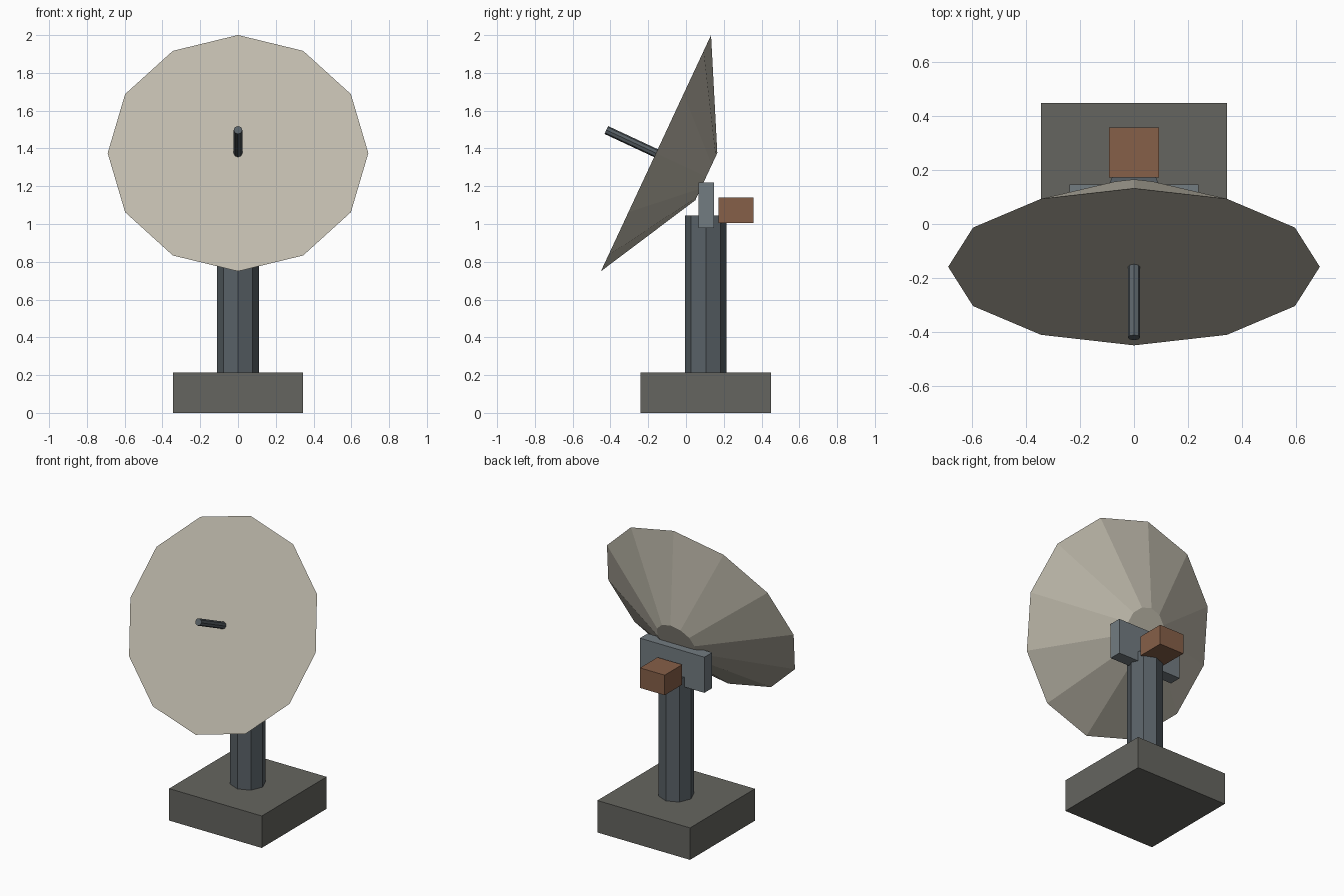
import bpy
from math import radians
from mathutils import Matrix, Vector

if "Cube" in bpy.data.objects:
    bpy.data.objects.remove(bpy.data.objects["Cube"])


def material(name, rgb):
    m = bpy.data.materials.new(name)
    m.diffuse_color = (*rgb, 1)
    m.use_nodes = True
    m.node_tree.nodes["Principled BSDF"].inputs["Base Color"].default_value = m.diffuse_color
    return m


CONCRETE = material("concrete", (0.13, 0.13, 0.115))
STEEL = material("dark_steel", (0.10, 0.12, 0.135))
PLATE = material("bracket_steel", (0.17, 0.20, 0.22))
PAINT = material("dish_paint", (0.52, 0.49, 0.41))
RUST = material("motor_brown", (0.24, 0.115, 0.065))


def box(name, lo, hi, mat):
    lo, hi = Vector(lo), Vector(hi)
    bpy.ops.mesh.primitive_cube_add(size=1)
    ob = bpy.context.object
    ob.name = name
    ob.data.transform(Matrix.Translation((lo + hi) / 2) @ Matrix.Diagonal((*(hi - lo), 1)))
    ob.data.materials.append(mat)
    return ob


def frustum(name, sides, start, end, r_start, r_end, tilt, mat):
    start, end = Vector(start), Vector(end)
    bpy.ops.mesh.primitive_cone_add(vertices=sides, radius1=r_start, radius2=r_end,
                                    depth=(end - start).length, location=(start + end) / 2,
                                    rotation=(tilt, 0, 0))
    ob = bpy.context.object
    ob.name = name
    ob.data.materials.append(mat)
    return ob


# Footing and mast
box("base_block", (-0.345, -0.24, 0), (0.345, 0.45, 0.215), CONCRETE)
frustum("mast", 8, (0, 0.105, 0.215), (0, 0.105, 1.045), 0.11, 0.11, 0, STEEL)

# Mounting bracket and drive motor
box("mount_bracket", (-0.24, 0.065, 0.98), (0.24, 0.147, 1.22), PLATE)
box("drive_motor", (-0.092, 0.172, 1.005), (0.092, 0.358, 1.14), RUST)

# Dish: shallow 12-sided frustum, aimed 25 degrees above the horizon
tilt = radians(65)
aim = Matrix.Rotation(tilt, 3, 'X') @ Vector((0, 0, 1))
rim = Vector((0, -0.159, 1.375))
frustum("dish", 12, rim - aim * 0.294, rim, 0.138, 0.69, tilt, PAINT)

# Feed arm along the dish axis
frustum("feed_arm", 8, rim - aim * 0.01, rim + aim * 0.29, 0.023, 0.023, tilt, STEEL)
